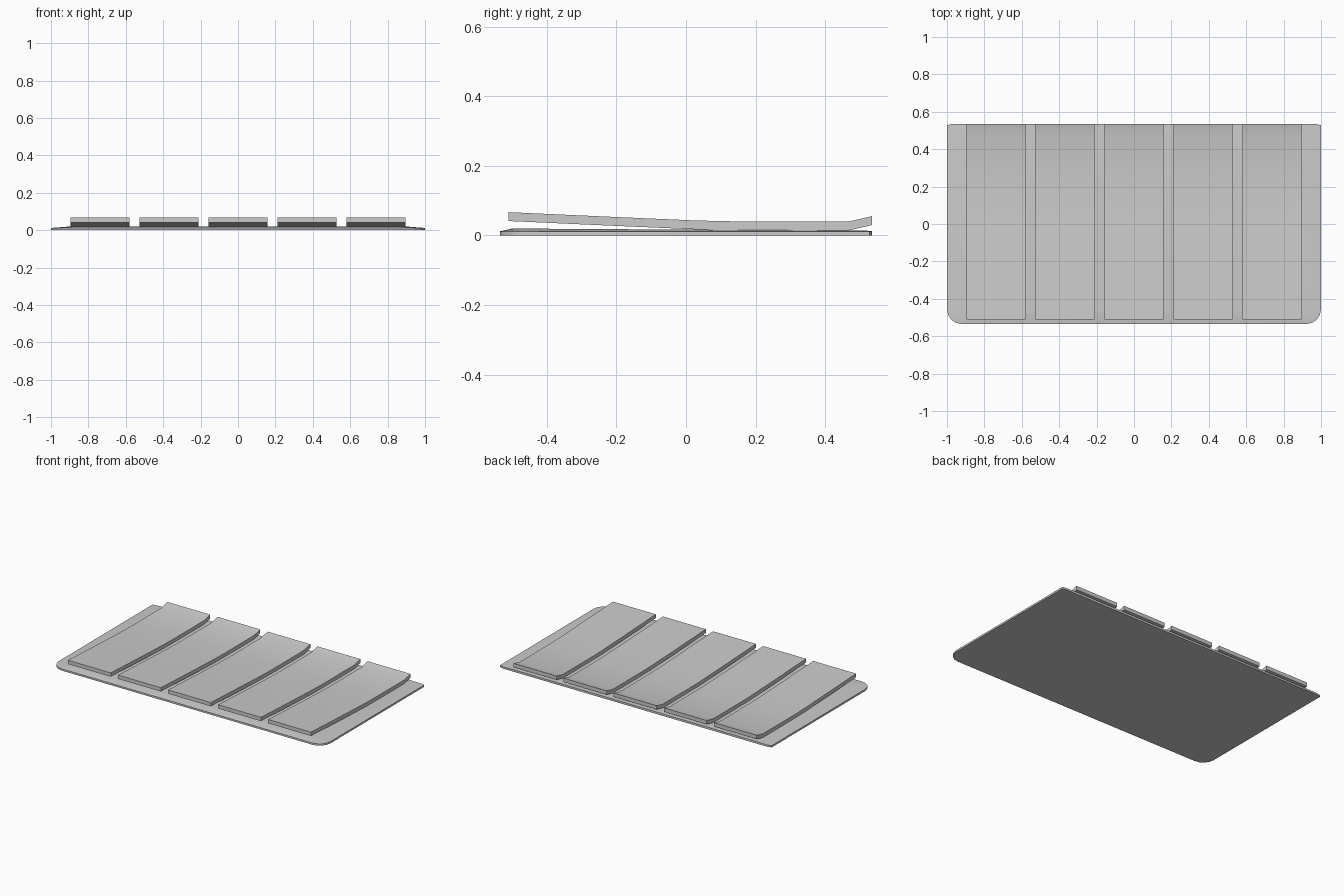
import bpy, bmesh, math

if "Cube" in bpy.data.objects:
    bpy.data.objects.remove(bpy.data.objects["Cube"])


def make_object(name, bm):
    bmesh.ops.recalc_face_normals(bm, faces=bm.faces)
    mesh = bpy.data.meshes.new(name)
    bm.to_mesh(mesh)
    bm.free()
    obj = bpy.data.objects.new(name, mesh)
    bpy.context.collection.objects.link(obj)
    return obj


# Base plate: rounded front corners, small back corners, slightly crowned top
def arc(cx, cy, r, a0, a1, n):
    return [(cx + r * math.cos(math.radians(a0 + (a1 - a0) * i / n)),
             cy + r * math.sin(math.radians(a0 + (a1 - a0) * i / n)))
            for i in range(n + 1)]


half = arc(0.92, -0.455, 0.08, -90, 0, 4) + [(1.0, 0.528), (0.97, 0.535)]
outline = half + [(-x, y) for x, y in reversed(half)]


def crown(x, y):
    yy = -0.5 + (y + 0.535) * 1.035 / 1.07
    return (x * 0.9, yy, 0.020 - 0.0065 * (yy + 0.5) / 1.035)


bm = bmesh.new()
rings = [[bm.verts.new((x, y, 0)) for x, y in outline],
         [bm.verts.new((x, y, 0.012)) for x, y in outline],
         [bm.verts.new(crown(x, y)) for x, y in outline]]
n = len(outline)
for a, b in zip(rings, rings[1:]):
    for i in range(n):
        j = (i + 1) % n
        bm.faces.new((a[i], a[j], b[j], b[i]))
bm.faces.new(rings[0])
bm.faces.new(rings[2])
base = make_object("base_plate", bm)

# Five curved slats: side profile (y, bottom z) extruded across the width
path = [(-0.51, 0.0415), (-0.2, 0.0275), (0.02, 0.018), (0.11, 0.0155),
        (0.2, 0.015), (0.47, 0.015), (0.535, 0.030)]
thick, width, pitch = 0.0255, 0.315, 0.3685
profile = path + [(y, z + thick) for y, z in reversed(path)]
slats = []
for k in range(5):
    cx = (k - 2) * pitch
    bm = bmesh.new()
    face = bm.faces.new([bm.verts.new((cx - width / 2, y, z)) for y, z in profile])
    res = bmesh.ops.extrude_face_region(bm, geom=[face])
    moved = [v for v in res["geom"] if isinstance(v, bmesh.types.BMVert)]
    bmesh.ops.translate(bm, verts=moved, vec=(width, 0, 0))
    slats.append(make_object(f"slat_{k + 1}", bm))

# Smooth the shallow bends, keep the edges sharp
for obj in slats + [base]:
    obj.select_set(True)
bpy.context.view_layer.objects.active = base
bpy.ops.object.shade_smooth_by_angle(angle=math.radians(30))
